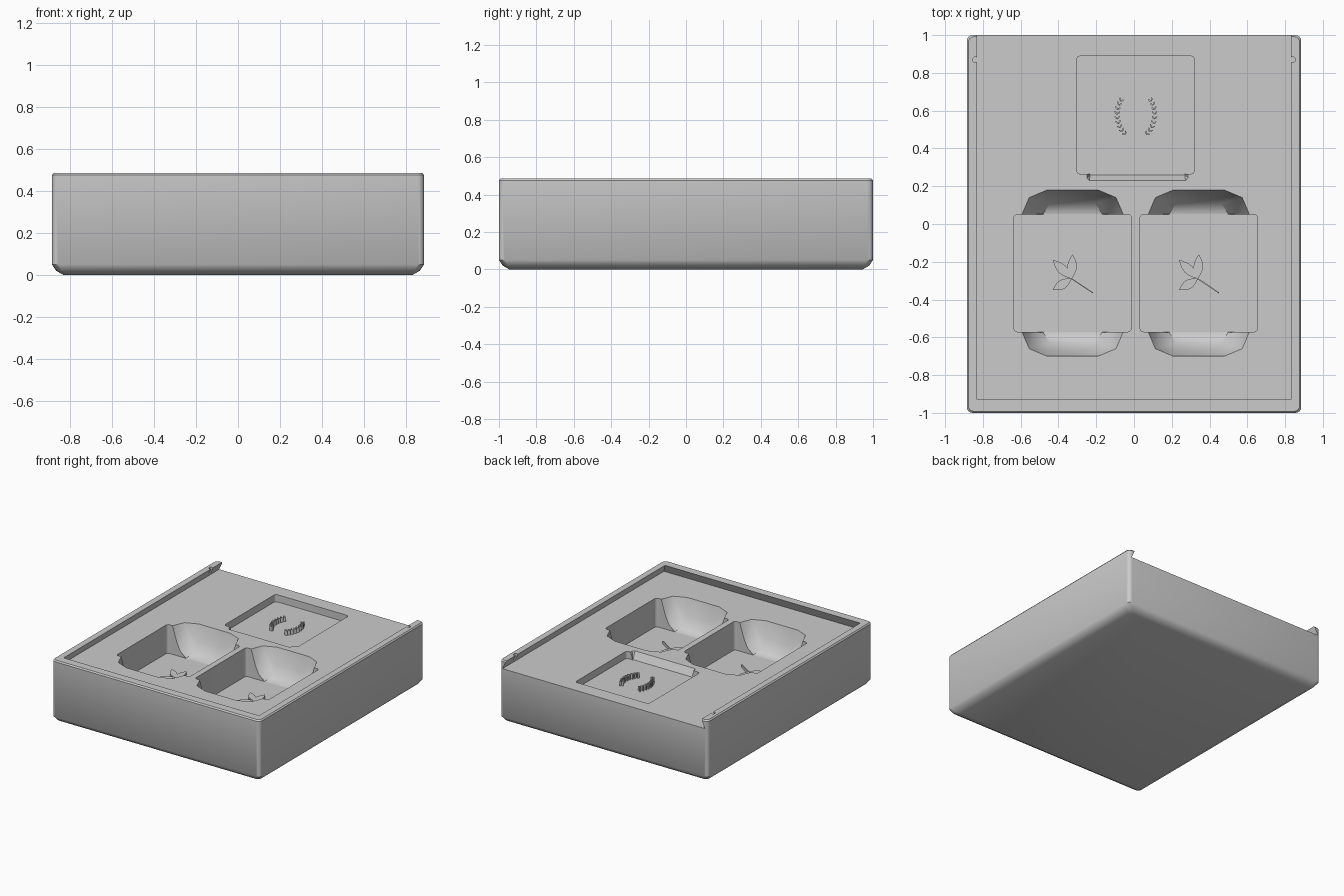
import bpy, bmesh, math
from mathutils import Vector

cube = bpy.data.objects.get("Cube")
if cube:
    bpy.data.objects.remove(cube, do_unlink=True)

GREY = bpy.data.materials.new("plain_grey")
GREY.use_nodes = True
TONE = (0.6, 0.6, 0.6, 1)
GREY.diffuse_color = TONE
GREY.node_tree.nodes["Principled BSDF"].inputs["Base Color"].default_value = TONE

LEDGE, TOP, ABOVE = 0.42, 0.485, 0.6      # lid ledge, rim top, cutter top
DEEP, SHALLOW = 0.2, 0.365                # pocket floors


def add_hull(bm, points):
    """Add one convex solid around the points."""
    verts = [bm.verts.new(p) for p in points]
    res = bmesh.ops.convex_hull(bm, input=verts)
    loose = [v for v in verts if v.is_valid and not v.link_faces]
    bmesh.ops.delete(bm, geom=loose, context='VERTS')


def make_object(name, solids):
    bm = bmesh.new()
    for pts in solids:
        add_hull(bm, pts)
    bmesh.ops.dissolve_limit(bm, angle_limit=0.01, verts=bm.verts, edges=bm.edges)
    bmesh.ops.recalc_face_normals(bm, faces=bm.faces)
    mesh = bpy.data.meshes.new(name)
    bm.to_mesh(mesh)
    bm.free()
    mesh.materials.append(GREY)
    obj = bpy.data.objects.new(name, mesh)
    bpy.context.collection.objects.link(obj)
    return obj


def activate(obj):
    bpy.ops.object.select_all(action='DESELECT')
    obj.select_set(True)
    bpy.context.view_layer.objects.active = obj


def cut(target, solid):
    """Subtract a convex solid, then drop the cutter."""
    cutter = make_object("cutter", [solid])
    cutter.hide_render = True
    activate(target)
    mod = target.modifiers.new("cut", 'BOOLEAN')
    mod.operation, mod.solver, mod.object = 'DIFFERENCE', 'EXACT', cutter
    bpy.ops.object.modifier_apply(modifier=mod.name)
    bpy.data.objects.remove(cutter, do_unlink=True)


def rounded_ring(cx, cy, hx, hy, r, z, steps=4):
    pts = []
    for k, (sx, sy) in enumerate([(1, 1), (-1, 1), (-1, -1), (1, -1)]):
        for i in range(steps + 1):
            a = math.pi / 2 * (k + i / steps)
            pts.append((cx + sx * (hx - r) + r * math.cos(a),
                        cy + sy * (hy - r) + r * math.sin(a), z))
    return pts


def four_way(cx, cy, x, y, z):
    return [(cx + sx * x, cy + sy * y, z) for sx in (-1, 1) for sy in (-1, 1)]


def rounded_box(cx, cy, h, z):
    return rounded_ring(cx, cy, h, h, 0.02, z) + rounded_ring(cx, cy, h, h, 0.02, ABOVE)


# Tray body with softened lower edge
shell = []
for inset, z in [(0.055, 0), (0.02, 0.02), (0, 0.05), (0, TOP - 0.01), (0.008, TOP)]:
    shell += rounded_ring(0, 0, 0.885 - inset, 1 - inset, 0.03, z)
tray = make_object("tray_body", [shell])

# Dovetail lid channel, open at the back
channel = []
for side in (-1, 1):
    for inset, z in [(0, LEDGE), (0.083, ABOVE)]:
        channel += [(side * (0.86 - inset), y, z) for y in (-0.96 + inset, 1.1)]
cut(tray, channel)

# Lid catch notches
for side in (-1, 1):
    cut(tray, rounded_ring(side * 0.84, 0.87, 0.015, 0.015, 0.015, LEDGE)
        + rounded_ring(side * 0.84, 0.87, 0.015, 0.015, 0.015, ABOVE))

# Two deep pockets with finger scoops at both ends
CENTRES = [(-0.325, -0.26), (0.343, -0.26)]
for cx, cy in CENTRES:
    cut(tray, rounded_box(cx, cy, 0.311, DEEP))
    scoop = []
    for z in (LEDGE, ABOVE):
        for x, y in [(0.268, 0.311), (0.23, 0.4), (0.135, 0.44)]:
            scoop += four_way(cx, cy, x, y, z)
    scoop += four_way(cx, cy, 0.23, 0.311, 0.3)
    scoop += four_way(cx, cy, 0.12, 0.41, 0.3)
    scoop += four_way(cx, cy, 0.2, 0.311, 0.24)
    scoop += four_way(cx, cy, 0.12, 0.37, 0.23)
    scoop += four_way(cx, cy, 0.155, 0.315, DEEP)
    cut(tray, scoop)

# Shallow pocket with a finger lip in front
cut(tray, rounded_box(0.008, 0.577, 0.312, SHALLOW))
lip = []
for side in (-1, 1):
    for z in (LEDGE, ABOVE):
        lip += [(0.018 + side * x, y, z) for x, y in [(0.268, 0.3), (0.268, 0.245), (0.255, 0.23)]]
    lip += [(0.018 + side * 0.25, y, SHALLOW) for y in (0.3, 0.26)]
cut(tray, lip)

activate(tray)
bpy.ops.object.shade_smooth_by_angle(angle=math.radians(35))


def leaf(base, tip, width, z0, z1, steps=8):
    """Pointed leaf plate from base to tip."""
    base, tip = Vector(base), Vector(tip)
    along = tip - base
    across = Vector((-along.y, along.x)).normalized() * width / 2
    pts = []
    for i in range(steps + 1):
        t = i / steps
        for s in (-1, 1):
            p = base + along * t + across * s * math.sin(math.pi * t)
            pts += [(p.x, p.y, z0), (p.x, p.y, z1)]
    return pts


def stick(a, b, width, z0, z1):
    a, b = Vector(a), Vector(b)
    d = b - a
    n = Vector((-d.y, d.x)).normalized() * width / 2
    return [(p.x, p.y, z) for p in (a + n, a - n, b + n, b - n) for z in (z0, z1)]


# Raised three-leaf sprig on each deep floor
for name, (cx, cy) in zip(("right_sprig", "left_sprig"), CENTRES):
    root = (cx - 0.005, cy - 0.03)
    z0, z1 = DEEP - 0.002, DEEP + 0.022
    parts = [leaf(root, (cx + dx, cy + dy), 0.05, z0, z1)
             for dx, dy in [(0, 0.1), (-0.105, 0.07), (-0.105, -0.09)]]
    parts.append(stick(root, (cx + 0.107, cy - 0.105), 0.006, z0, z1))
    make_object(name, parts)

# Raised pair of leafy branches on the shallow floor
for name, side in (("right_branch", -1), ("left_branch", 1)):
    parts = []
    for i in range(9):
        a = math.radians(-58 + 11.5 * i)
        p = Vector((0.01 + side * (0.1 * math.cos(a)), 0.58 + 0.125 * math.sin(a)))
        q = Vector((0.01 + side * (0.1 * math.cos(a + 0.2)), 0.58 + 0.125 * math.sin(a + 0.2)))
        grow = (q - p).normalized()
        z0, z1 = SHALLOW - 0.002, SHALLOW + 0.035
        for s in (-1, 1):
            out = Vector((-grow.y, grow.x)) * s
            parts.append(leaf(p, p + grow * 0.018 + out * 0.014, 0.009, z0, z1, 4))
    make_object(name, parts)
